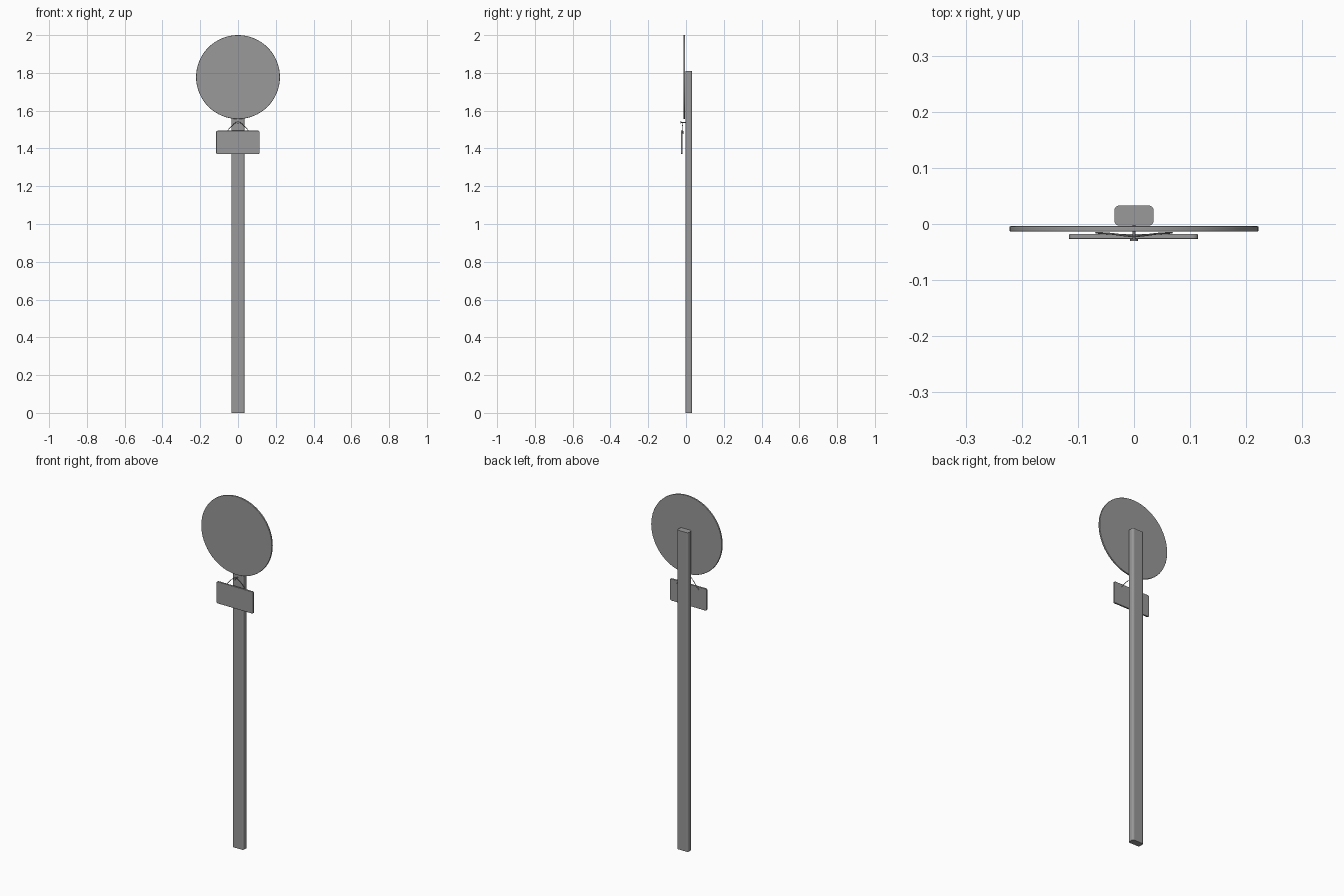
import bpy, math

cube = bpy.data.objects.get("Cube")
if cube:
    bpy.data.objects.remove(cube, do_unlink=True)

grey = bpy.data.materials.new("plain grey")
grey.use_nodes = True
grey.diffuse_color = (0.32, 0.32, 0.32, 1)
grey.node_tree.nodes["Principled BSDF"].inputs["Base Color"].default_value = grey.diffuse_color


def finish(name, bevel=0, segments=3):
    ob = bpy.context.object
    ob.name = name
    ob.data.materials.append(grey)
    bpy.ops.object.transform_apply(location=False, rotation=True, scale=True)
    if bevel:
        mod = ob.modifiers.new("rounded edges", 'BEVEL')
        mod.width = bevel
        mod.segments = segments
        mod.limit_method = 'ANGLE'
    bpy.ops.object.shade_smooth_by_angle()
    return ob


def box(name, size, loc):
    bpy.ops.mesh.primitive_cube_add(size=1, location=loc)
    bpy.context.object.scale = size
    return finish(name)


def disc(name, radius, y0, y1, z, sides, bevel=0):
    bpy.ops.mesh.primitive_cylinder_add(
        vertices=sides, radius=radius, depth=y1 - y0,
        location=(0, (y0 + y1) / 2, z), rotation=(math.pi / 2, 0, 0))
    return finish(name, bevel)


def round_corners(ob, axis, width, segments):
    # Round only the edges that run along the given axis
    weight = ob.data.attributes.new("bevel_weight_edge", 'FLOAT', 'EDGE')
    for e in ob.data.edges:
        a, b = (ob.data.vertices[i].co for i in e.vertices)
        weight.data[e.index].value = float(abs(a[axis] - b[axis]) > 0.001)
    mod = ob.modifiers.new("rounded corners", 'BEVEL')
    mod.limit_method = 'WEIGHT'
    mod.width = width
    mod.segments = segments


# Post with rounded vertical corners
post = box("post", (0.07, 0.036, 1.81), (0, 0.015, 0.905))
round_corners(post, 2, 0.009, 4)

# Round sign
disc("round_sign", 0.222, -0.0135, -0.004, 1.778, 64, 0.002)

# Small hanging plate with rounded corners and softened rims
plate = box("hanging_plate", (0.23, 0.009, 0.124), (-0.001, -0.0225, 1.432))
round_corners(plate, 1, 0.008, 4)
rim = plate.modifiers.new("soft rim", 'BEVEL')
rim.width = 0.0015
rim.segments = 2
rim.limit_method = 'ANGLE'
rim.angle_limit = math.radians(50)

# Nail holding the string
disc("nail_shaft", 0.003, -0.028, 0.004, 1.538, 12)
disc("nail_head", 0.007, -0.030, -0.027, 1.538, 16)

# String looped over the nail and fixed behind the plate
curve = bpy.data.curves.new("string", 'CURVE')
curve.dimensions = '3D'
curve.bevel_depth = 0.0016
curve.bevel_resolution = 2
curve.use_fill_caps = True
path = [(-0.068, -0.0155, 1.478), (-0.04, -0.0175, 1.512), (-0.012, -0.021, 1.537),
        (0, -0.022, 1.5425),
        (0.012, -0.021, 1.537), (0.04, -0.0175, 1.512), (0.068, -0.0155, 1.478)]
spline = curve.splines.new('BEZIER')
spline.bezier_points.add(len(path) - 1)
for point, co in zip(spline.bezier_points, path):
    point.co = co
    point.handle_left_type = point.handle_right_type = 'AUTO'
curve.materials.append(grey)
string = bpy.data.objects.new("string", curve)
bpy.context.collection.objects.link(string)
